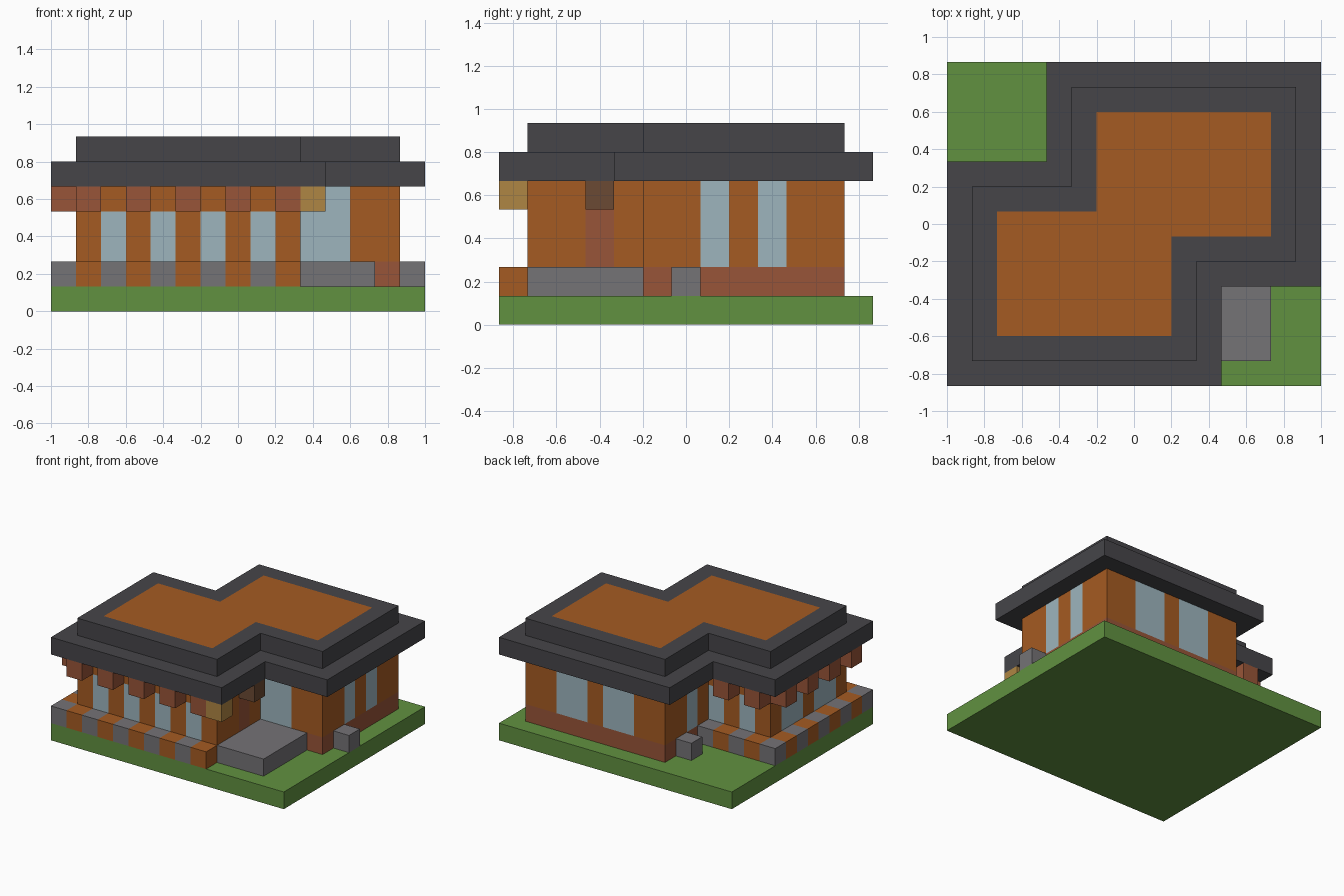
import bpy, bmesh
from mathutils import Vector

cube = bpy.data.objects.get("Cube")
if cube:
    bpy.data.objects.remove(cube, do_unlink=True)

U = 2 / 15            # size of one building block
ORIGIN = Vector((-1, -6.5 * U, 0))


def material(name, hex_colour):
    """Flat material from an sRGB hex colour, stored as linear values."""
    rgb = [c / 255 for c in bytes.fromhex(hex_colour)]
    lin = [((c + 0.055) / 1.055) ** 2.4 for c in rgb] + [1]
    m = bpy.data.materials.new(name)
    m.use_nodes = True
    m.diffuse_color = lin
    m.node_tree.nodes["Principled BSDF"].inputs["Base Color"].default_value = lin
    return m


COLOURS = {name: material(name, code) for name, code in {
    "grass": "619140", "slate": "464549", "orange": "A55B22", "glass": "9DB5BE",
    "stone": "757376", "brick": "985538", "amber": "AF8643", "dark_wood": "6B4A33",
}.items()}


def rect(i0, i1, j0, j1):
    return {(i, j) for i in range(i0, i1) for j in range(j0, j1)}


def plan(inset):
    """Two overlapping rectangles forming the stepped floor plan."""
    return (rect(inset, 11 - inset, inset, 9 - inset)
            | rect(4 + inset, 15 - inset, 4 + inset, 13 - inset))


def blocks(name, cells, k0, k1, paint):
    """Outer skin of block columns; paint is a colour or a rule(cell, normal)."""
    solid = {(i, j, k) for i, j in cells for k in range(k0, k1)}
    rule = paint if callable(paint) else lambda cell, normal: paint
    bm = bmesh.new()
    used = []
    for cell in sorted(solid):
        for axis in range(3):
            for sign in (-1, 1):
                n = [0, 0, 0]
                n[axis] = sign
                if tuple(c + d for c, d in zip(cell, n)) in solid:
                    continue
                n = Vector(n)
                a, b = Vector.Fill(3, 0), Vector.Fill(3, 0)
                a[(axis + 1) % 3] = b[(axis + 2) % 3] = 0.5
                if sign < 0:
                    a, b = b, a
                mid = Vector(cell) + Vector.Fill(3, 0.5) + n / 2
                corners = (mid - a - b, mid + a - b, mid + a + b, mid - a + b)
                face = bm.faces.new([bm.verts.new(ORIGIN + p * U) for p in corners])
                colour = rule(cell, tuple(int(c) for c in n))
                if colour not in used:
                    used.append(colour)
                face.material_index = used.index(colour)
    bmesh.ops.remove_doubles(bm, verts=bm.verts, dist=U / 100)
    bmesh.ops.dissolve_limit(bm, angle_limit=0.01, verts=bm.verts, edges=bm.edges,
                             delimit={'MATERIAL'})
    mesh = bpy.data.meshes.new(name)
    bm.to_mesh(mesh)
    bm.free()
    for colour in used:
        mesh.materials.append(COLOURS[colour])
    obj = bpy.data.objects.new(name, mesh)
    bpy.context.collection.objects.link(obj)
    return obj


# Windows: (facing x, facing y, wall line) -> (cells along the wall, top level)
WINDOWS = {
    (0, -1, 1): ((2, 4, 6, 8), 4),
    (0, -1, 5): ((10, 11), 5),
    (1, 0, 13): ((7, 9), 5),
    (0, 1, 11): ((7, 8, 10, 11), 5),
    (0, 1, 7): ((2, 4), 4),
    (-1, 0, 1): ((2, 3, 5, 6), 4),
    (-1, 0, 5): ((9,), 5),
}


def wall_paint(cell, n):
    i, j, k = cell
    if k == 1:
        return "brick"
    line, along = (i, j) if n[0] else (j, i)
    spots, top = WINDOWS.get((n[0], n[1], line), ((), 0))
    if along in spots and k < top:
        return "glass"
    if n[0] == 1 and (i, j) == (9, 3) and k < 4:
        return "brick"          # entrance door
    return "orange"


def planter_paint(cell, n):
    return "orange" if (cell[0] + cell[1]) % 2 else "stone"


def roof_paint(cell, n):
    return "orange" if n[2] == 1 and cell[:2] in plan(2) else "slate"


# Ground, house body and stepped roof
blocks("lawn", rect(0, 15, 0, 13), 0, 1, "grass")
blocks("walls", plan(1), 1, 5, wall_paint)
blocks("lower_roof", plan(0), 5, 6, "slate")
blocks("upper_roof", plan(1), 6, 7, roof_paint)

# Chequered planter border wrapping the front, side and back of the low wing
border = rect(0, 10, 0, 1) | rect(0, 1, 0, 9) | rect(0, 5, 8, 9)
blocks("planter_border", border, 1, 2, planter_paint)

# Rafter ends hang under the roof on every other border cell
for n, (i, j) in enumerate(sorted(c for c in border if sum(c) % 2)):
    blocks(f"rafter_end_{n}", {(i, j)}, 4, 5, "brick")

# Entrance step, lamps and loose stone blocks
blocks("entrance_step", rect(10, 13, 1, 5), 1, 2, "stone")
blocks("corner_lamp", {(10, 0)}, 4, 5, "amber")
blocks("door_canopy", {(10, 3)}, 4, 5, "dark_wood")
blocks("side_stone", {(14, 6)}, 1, 2, "stone")
blocks("rear_stone", {(4, 10)}, 1, 2, "stone")
